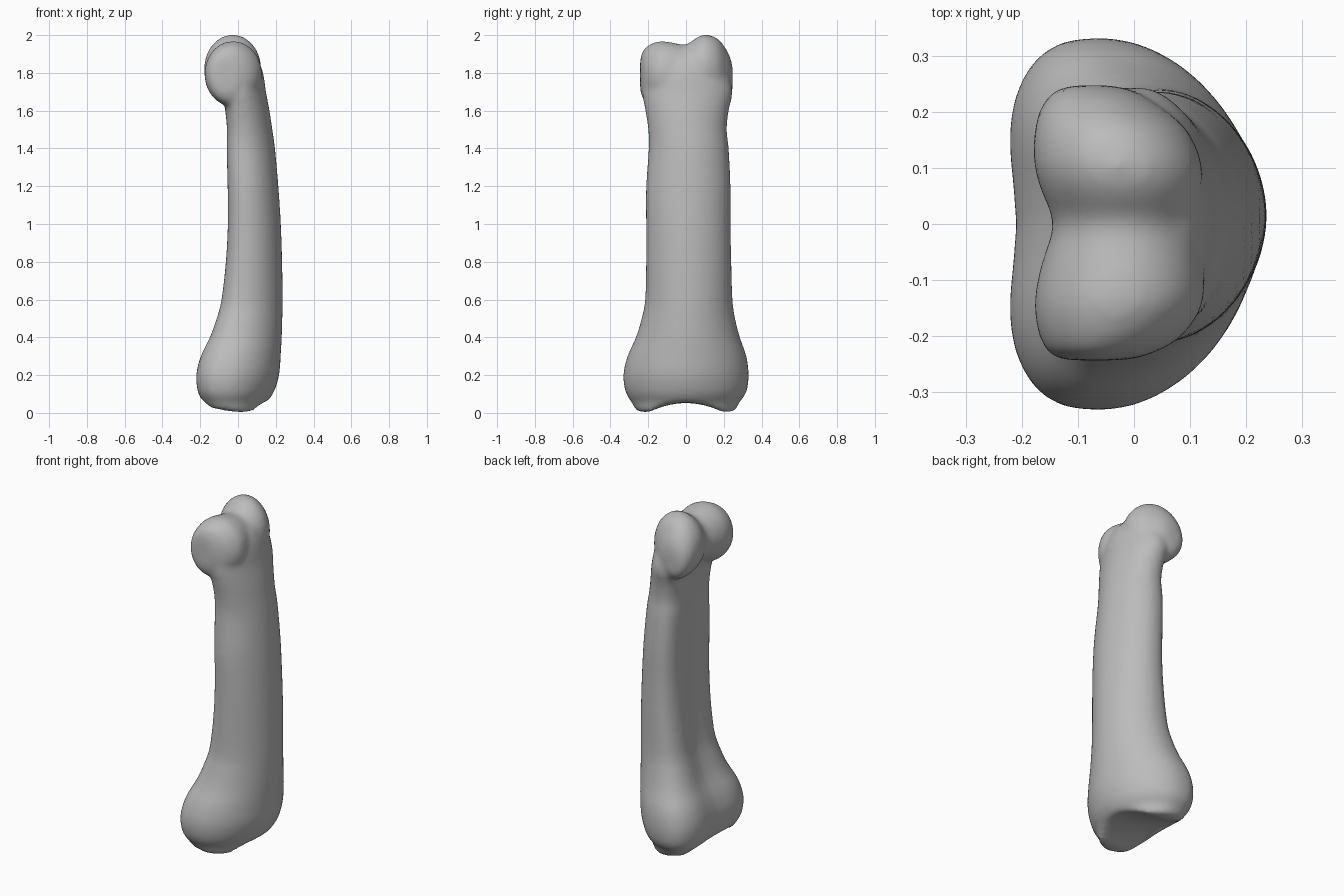
import bpy, bmesh, math

if "Cube" in bpy.data.objects:
    bpy.data.objects.remove(bpy.data.objects["Cube"], do_unlink=True)

N = 48


def spow(v, p):
    return math.copysign(abs(v) ** p, v)


def loft(bm, rings):
    """Skin closed rings of points and close both ends with a centre vertex."""
    loops = [[bm.verts.new(p) for p in ring] for ring in rings]
    for a, b in zip(loops, loops[1:]):
        for i in range(N):
            j = (i + 1) % N
            bm.faces.new((a[i], a[j], b[j], b[i]))
    for loop in (loops[0], loops[-1]):
        mid = bm.verts.new([sum(v.co[k] for v in loop) / N for k in range(3)])
        for i in range(N):
            bm.faces.new((loop[i], loop[(i + 1) % N], mid))


def section(z, x0, x1, y0, y1, hollow):
    """D-shaped slice: rounded back (+x), flatter hollowed face (-x)."""
    xw, yc, hw = x0 + 0.4 * (x1 - x0), (y0 + y1) / 2, (y1 - y0) / 2
    ring = []
    for i in range(N):
        t = math.tau * i / N
        c, s = math.cos(t), math.sin(t)
        if c > 0:
            x, y = xw + (x1 - xw) * spow(c, 1.05), hw * spow(s, 1.05)
        else:
            x, y = xw + (xw - x0) * spow(c, 0.7), hw * spow(s, 0.75)
            x += hollow * math.exp(-(y / (0.45 * hw)) ** 2) * abs(c)
        ring.append((x, yc + y, z))
    return ring


def interp(rows, steps):
    """Catmull-Rom refinement of a table of slices."""
    out = []
    for k in range(len(rows) - 1):
        p = [rows[max(0, min(len(rows) - 1, k + d))] for d in (-1, 0, 1, 2)]
        for s in range(steps):
            t = s / steps
            out.append([b + 0.5 * t * (c - a + t * (2*a - 5*b + 4*c - d + t * (3*(b - c) + d - a)))
                        for a, b, c, d in zip(*p)])
    return out + [rows[-1]]


# Shaft and flared base: z, x range, y range, hollow of the flat face
slices = [
    (0.06, -0.20, 0.155, -0.29, 0.285, 0.02),
    (0.11, -0.23, 0.19, -0.32, 0.32, 0.03),
    (0.20, -0.24, 0.218, -0.332, 0.332, 0.03),
    (0.30, -0.217, 0.226, -0.31, 0.32, 0.035),
    (0.40, -0.168, 0.232, -0.265, 0.285, 0.035),
    (0.50, -0.13, 0.235, -0.235, 0.26, 0.03),
    (0.60, -0.102, 0.237, -0.216, 0.246, 0.025),
    (0.80, -0.077, 0.234, -0.211, 0.24, 0.02),
    (1.00, -0.066, 0.227, -0.211, 0.236, 0.02),
    (1.20, -0.067, 0.214, -0.211, 0.236, 0.02),
    (1.40, -0.072, 0.196, -0.197, 0.226, 0.02),
    (1.50, -0.068, 0.182, -0.2, 0.216, 0.015),
    (1.60, -0.075, 0.167, -0.215, 0.226, 0.01),
    (1.70, -0.09, 0.148, -0.232, 0.246, 0.01),
    (1.80, -0.09, 0.133, -0.225, 0.215, 0.01),
    (1.88, -0.07, 0.10, -0.16, 0.15, 0.01),
    (1.92, -0.05, 0.05, -0.1, 0.1, 0.0),
]

# Cupped underside: shrinking copies of the lowest slice
rim = section(*slices[0])
cup = []
for s in (0.1, 0.3, 0.5, 0.68, 0.82, 0.92):
    ring = []
    for x, y, z in rim:
        x, y = -0.02 + (x + 0.02) * s, y * s
        ring.append((x, y, 0.002 + 0.05 * max(0, 1 - (y / 0.2) ** 2)
                     + 0.7 * (x - 0.05) ** 2 + 3 * max(0, abs(y) - 0.22) ** 2))
    cup.append(ring)

bm = bmesh.new()
loft(bm, cup + [section(*row) for row in interp(slices, 3)])

# Twin-lobed head, a pulley along y: y, centre x, centre z, radius x, radius z
head = [
    (-0.243, -0.07, 1.79, 0.05, 0.07),
    (-0.232, -0.06, 1.79, 0.09, 0.12),
    (-0.20, -0.042, 1.79, 0.127, 0.155),
    (-0.14, -0.027, 1.795, 0.151, 0.173),
    (-0.07, -0.022, 1.80, 0.143, 0.16),
    (0.0, -0.02, 1.81, 0.124, 0.14),
    (0.06, -0.023, 1.82, 0.143, 0.17),
    (0.11, -0.029, 1.82, 0.15, 0.183),
    (0.17, -0.042, 1.81, 0.135, 0.17),
    (0.21, -0.06, 1.79, 0.105, 0.14),
    (0.235, -0.07, 1.78, 0.075, 0.10),
    (0.247, -0.075, 1.77, 0.04, 0.06),
]
rings = []
for y, cx, cz, rx, rz in interp(head, 3):
    rings.append([(cx + rx * math.cos(math.tau * i / N), y,
                   cz + rz * math.sin(math.tau * i / N)) for i in range(N)])
loft(bm, rings)
bmesh.ops.recalc_face_normals(bm, faces=bm.faces)

mesh = bpy.data.meshes.new("finger_bone")
bm.to_mesh(mesh)
bm.free()
bone = bpy.data.objects.new("finger_bone", mesh)
bpy.context.collection.objects.link(bone)

# Fuse the two volumes and soften the joins
fuse = bone.modifiers.new("fuse", "REMESH")
fuse.mode = "VOXEL"
fuse.voxel_size = 0.014
fuse.use_smooth_shade = True
soften = bone.modifiers.new("soften", "SMOOTH")
soften.factor = 0.5
soften.iterations = 8

# Plain grey bone
grey = bpy.data.materials.new("bone_grey")
grey.use_nodes = True
colour = (0.5, 0.5, 0.5, 1)
grey.diffuse_color = colour
grey.node_tree.nodes["Principled BSDF"].inputs["Base Color"].default_value = colour
mesh.materials.append(grey)
for poly in mesh.polygons:
    poly.use_smooth = True
